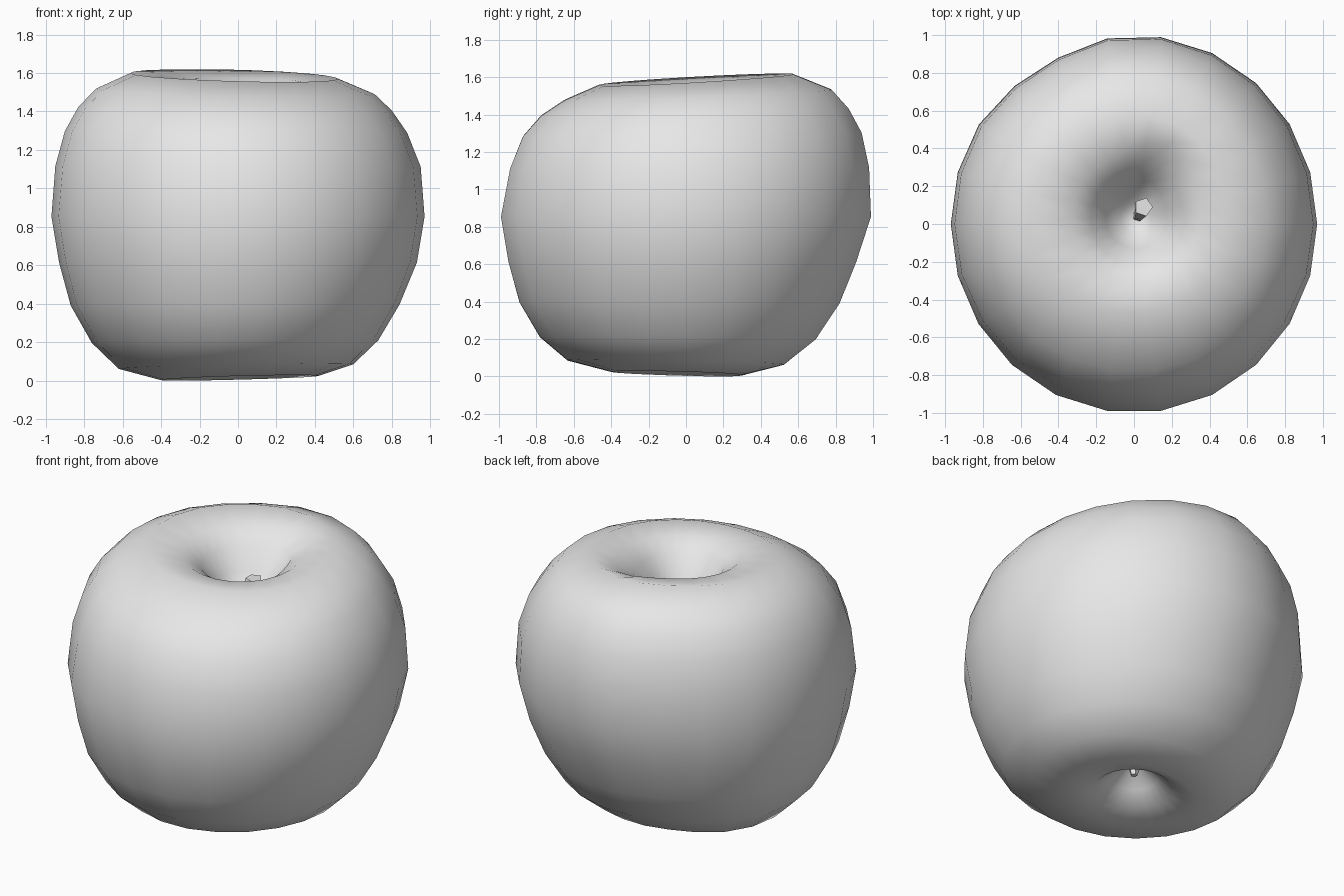
import bpy
import bmesh
import math
from mathutils import Vector

if "Cube" in bpy.data.objects:
    bpy.data.objects.remove(bpy.data.objects["Cube"], do_unlink=True)

SEGMENTS = 22
HEIGHT = 1.6

skin = bpy.data.materials.new("plain grey")
skin.use_nodes = True
skin.diffuse_color = (0.8, 0.8, 0.8, 1)
skin.node_tree.nodes["Principled BSDF"].inputs["Base Color"].default_value = (0.8, 0.8, 0.8, 1)

# Outer wall: height, then radius towards left, back, right and front
WALL = [
    (0.02, 0.42, 0.30, 0.40, 0.40),
    (0.08, 0.60, 0.53, 0.62, 0.64),
    (0.21, 0.73, 0.70, 0.76, 0.79),
    (0.40, 0.84, 0.83, 0.87, 0.90),
    (0.62, 0.93, 0.92, 0.93, 0.96),
    (0.86, 0.97, 1.00, 0.97, 1.00),
    (1.12, 0.95, 0.99, 0.95, 0.95),
    (1.30, 0.88, 0.95, 0.90, 0.88),
    (1.42, 0.80, 0.88, 0.83, 0.78),
    (1.51, 0.71, 0.79, 0.74, 0.65),
    (1.59, 0.52, 0.58, 0.56, 0.47),
]
# Hollows: height and radius, running inwards
TOP_HOLLOW = [(1.56, 0.34), (1.49, 0.24), (1.37, 0.16), (1.26, 0.08)]
BASE_HOLLOW = [(0.20, 0.06), (0.12, 0.14), (0.05, 0.22)]


def make_object(name, bm, smooth):
    """Turn a bmesh into a finished object."""
    bmesh.ops.recalc_face_normals(bm, faces=bm.faces)
    mesh = bpy.data.meshes.new(name)
    bm.to_mesh(mesh)
    bm.free()
    mesh.materials.append(skin)
    for face in mesh.polygons:
        face.use_smooth = smooth
    obj = bpy.data.objects.new(name, mesh)
    bpy.context.collection.objects.link(obj)
    return obj


def loft(name, rings, bottom, top, smooth):
    """Bridge rings of points and close both ends with a fan."""
    bm = bmesh.new()
    rows = [[bm.verts.new(p) for p in ring] for ring in rings]
    count = len(rows[0])
    ends = [(bm.verts.new(bottom), rows[0]), (bm.verts.new(top), rows[-1])]
    for i in range(count):
        j = (i + 1) % count
        for low, high in zip(rows, rows[1:]):
            bm.faces.new((low[i], low[j], high[j], high[i]))
        for tip, row in ends:
            bm.faces.new((tip, row[i], row[j]))
    return make_object(name, bm, smooth)


def lean(x, y, z):
    """Tilt the upper rim and the underside a little."""
    upper = (z / HEIGHT) ** 8
    lower = max(0, 1 - z / HEIGHT) ** 8
    return z + (0.06 * y - 0.03 * x) * upper + 0.03 * (x - y) * lower


def wall_ring(z, left, back, right, front):
    ring = []
    for i in range(SEGMENTS):
        a = math.tau * i / SEGMENTS
        c, s = math.cos(a), math.sin(a)
        r = (left if c > 0 else right) * c * c + (back if s > 0 else front) * s * s
        # Flattened cheek towards the back right
        r *= 1 - 0.03 * max(0, math.cos(a - math.radians(120))) ** 20
        ring.append((r * c, r * s, lean(r * c, r * s, z)))
    return ring


def hollow_ring(z, radius, centre, crease):
    ring = []
    for i in range(SEGMENTS):
        a = math.tau * i / SEGMENTS
        # Creased corner of the hollow
        r = radius * (1 + crease * max(0, math.cos(a - math.radians(66))) ** 8)
        x, y = centre[0] + r * math.cos(a), centre[1] + r * math.sin(a)
        ring.append((x, y, lean(x, y, z)))
    return ring


# Fruit body with both hollows
rings = [hollow_ring(z, r, (0, 0), 0) for z, r in BASE_HOLLOW]
rings += [wall_ring(*row) for row in WALL]
rings += [hollow_ring(z, r, (0.01, 0.03), 0.3) for z, r in TOP_HOLLOW]
body = loft("fruit_body", rings, (0, 0, 0.22), (0.01, 0.03, 1.23), True)
lowest = min(v.co.z for v in body.data.vertices)
for v in body.data.vertices:
    v.co.z -= lowest


def tube(name, path, radii, sides, smooth):
    """Tapered twig along a path of points."""
    rings = []
    for p, r in zip(path, radii):
        turn = [math.tau * i / sides for i in range(sides)]
        rings.append([Vector(p) + Vector((r * math.cos(a), r * math.sin(a), 0)) for a in turn])
    return loft(name, rings, path[0], path[-1], smooth)


# Short bent stem and dried blossom end
tube("stem", [(0.02, 0.04, 1.2), (0.03, 0.05, 1.3), (0.05, 0.09, 1.39)],
     [0.03, 0.03, 0.05], 5, False)
tube("blossom_end", [(0, 0, 0.13), (0, 0, 0.25)], [0.02, 0.05], 5, False)
